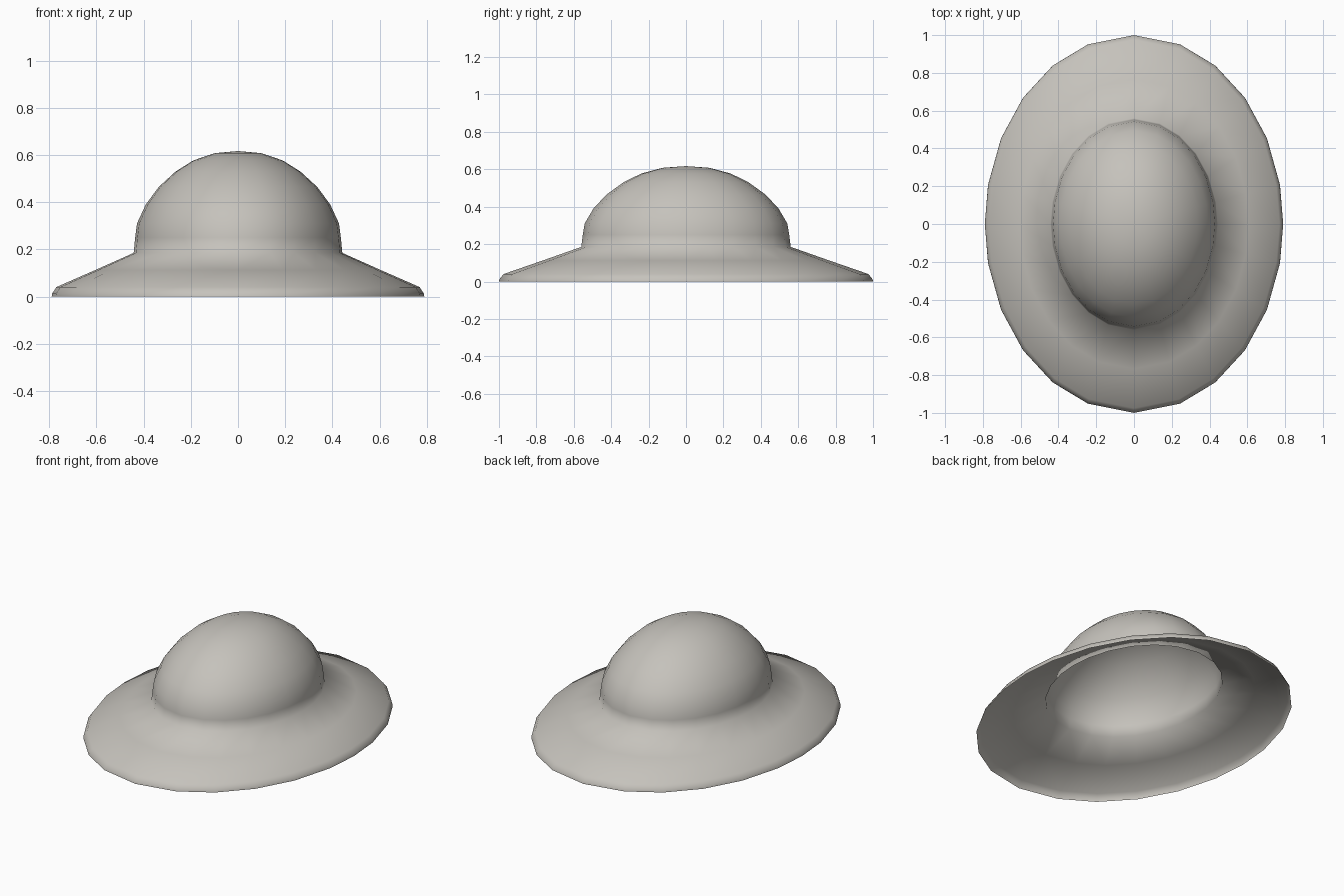
import bpy, bmesh, math

if "Cube" in bpy.data.objects:
    bpy.data.objects.remove(bpy.data.objects["Cube"])

HALF_X, HALF_Y = 0.79, 1.0

# Oval outline: one quarter of angles, mirrored round to 24 sides
quarter = [0, 12, 27, 42, 57, 72]
angles = quarter + [180 - a for a in [90] + quarter[:0:-1]]
angles += [a + 180 for a in angles]

# Profile from rim to crown: (fraction of rim radius, height)
profile = [(1.0, 0.0), (0.998, 0.012), (0.975, 0.04), (0.767, 0.112),
           (0.56, 0.185), (0.552, 0.25), (0.542, 0.31), (0.495, 0.39),
           (0.425, 0.465), (0.335, 0.53), (0.24, 0.577), (0.125, 0.608)]
TOP = 0.617

felt = bpy.data.materials.new("warm_grey_felt")
felt.diffuse_color = (0.56, 0.54, 0.50, 1)
felt.use_nodes = True
felt.node_tree.nodes["Principled BSDF"].inputs["Base Color"].default_value = felt.diffuse_color

# Hat shell: open brim and hollow crown in one surface
bm = bmesh.new()
rings = []
for r, z in profile:
    rings.append([bm.verts.new((HALF_X * r * math.cos(math.radians(a)),
                                HALF_Y * r * math.sin(math.radians(a)), z))
                  for a in angles])
n = len(angles)
for low, high in zip(rings, rings[1:]):
    for i in range(n):
        j = (i + 1) % n
        bm.faces.new((low[i], low[j], high[j], high[i]))

# Crown cap
pole = bm.verts.new((0, 0, TOP))
for i in range(n):
    bm.faces.new((rings[-1][i], rings[-1][(i + 1) % n], pole))
for f in bm.faces:
    f.smooth = True

mesh = bpy.data.meshes.new("hat_shell")
bm.to_mesh(mesh)
bm.free()
mesh.materials.append(felt)
hat = bpy.data.objects.new("hat_shell", mesh)
bpy.context.collection.objects.link(hat)
